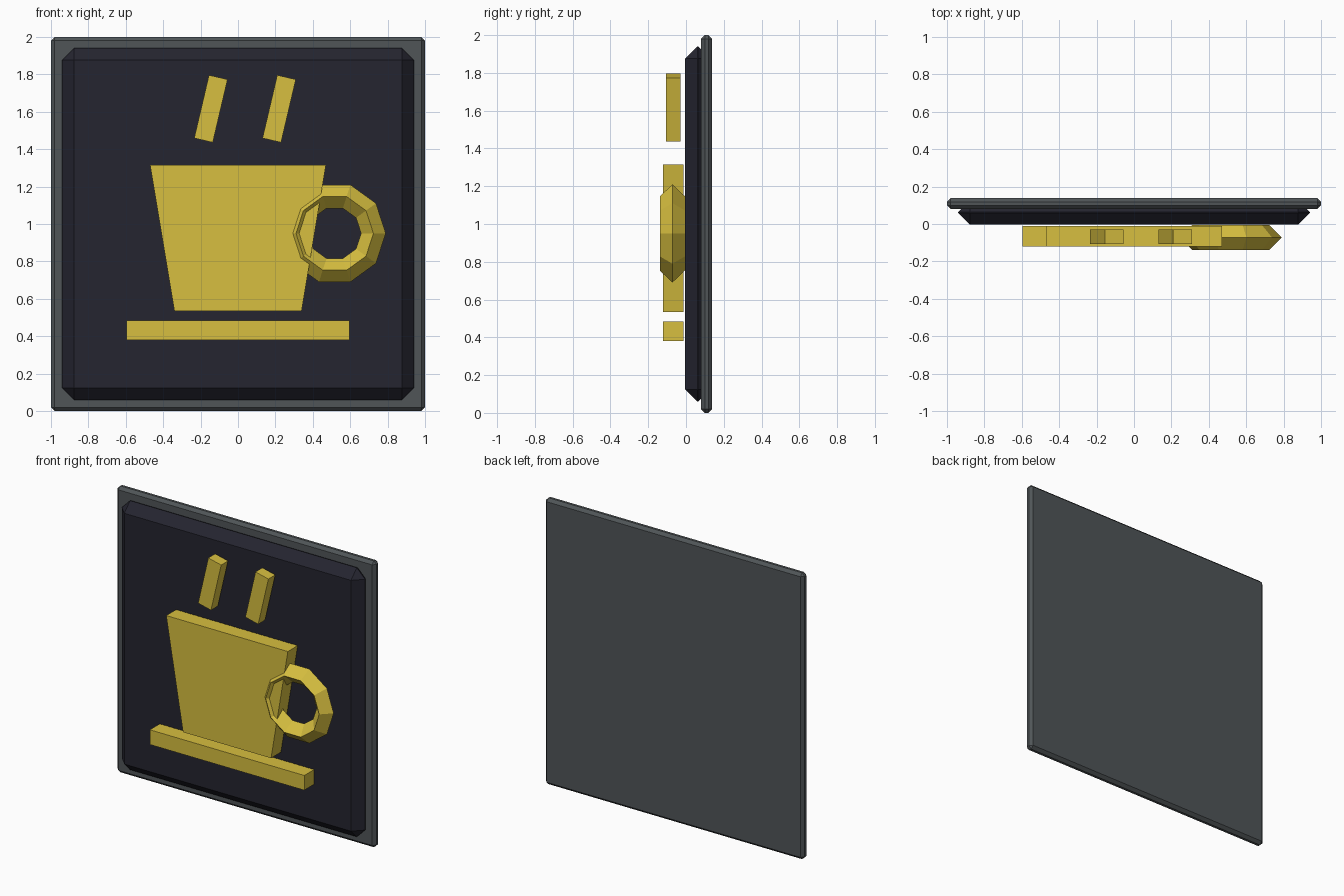
import bpy
import bmesh
from math import cos, sin, tau
from mathutils import Matrix

cube = bpy.data.objects.get("Cube")
if cube:
    bpy.data.objects.remove(cube, do_unlink=True)


def material(name, rgb):
    mat = bpy.data.materials.new(name)
    mat.use_nodes = True
    mat.diffuse_color = (*rgb, 1)
    mat.node_tree.nodes["Principled BSDF"].inputs["Base Color"].default_value = (*rgb, 1)
    return mat


GREY = material("slate grey", (0.08, 0.091, 0.097))
NAVY = material("dark navy", (0.018, 0.018, 0.029))
YELLOW = material("mustard yellow", (0.68, 0.52, 0.05))


def finish(name, bm, mat):
    bmesh.ops.recalc_face_normals(bm, faces=bm.faces)
    mesh = bpy.data.meshes.new(name)
    bm.to_mesh(mesh)
    bm.free()
    mesh.materials.append(mat)
    obj = bpy.data.objects.new(name, mesh)
    bpy.context.collection.objects.link(obj)
    return obj


def slab(name, outline, front, back, mat):
    """Extrude an (x, z) outline from front to back."""
    bm = bmesh.new()
    face = bm.faces.new([bm.verts.new((x, front, z)) for x, z in outline])
    moved = bmesh.ops.extrude_face_region(bm, geom=[face])["geom"]
    verts = [v for v in moved if isinstance(v, bmesh.types.BMVert)]
    bmesh.ops.translate(bm, verts=verts, vec=(0, back - front, 0))
    return finish(name, bm, mat)


def rectangle(half_width, bottom, top):
    return [(-half_width, bottom), (half_width, bottom), (half_width, top), (-half_width, top)]


def chamfer(obj, width):
    mod = obj.modifiers.new("chamfer", "BEVEL")
    mod.width = width
    mod.segments = 1
    mod.limit_method = 'NONE'


# Sign board: backing frame and raised dark panel
chamfer(slab("backing_frame", rectangle(1, 0, 2), 0.08, 0.138, GREY), 0.02)
chamfer(slab("dark_panel", rectangle(0.94, 0.06, 1.94), -0.004, 0.128, NAVY), 0.064)

# Cup and saucer
slab("cup_body", [(-0.34, 0.535), (0.34, 0.535), (0.47, 1.315), (-0.47, 1.315)],
     -0.121, -0.012, YELLOW)
slab("saucer", rectangle(0.597, 0.38, 0.483), -0.121, -0.012, YELLOW)

# Two leaning steam strokes
for side, x in (("right", -0.145), ("left", 0.22)):
    steam = slab("steam_" + side, rectangle(0.051, -0.173, 0.173), -0.106, -0.03, YELLOW)
    steam.data.transform(Matrix.Translation((x, 0, 1.616)) @ Matrix.Rotation(0.23, 4, 'Y'))

# Ten-sided handle ring with a diamond cross-section
bm = bmesh.new()
sides, ring, tube = 10, 0.207, 0.066
loops = []
for i in range(sides):
    a = tau * i / sides
    loop = []
    for j in range(4):
        r = ring + tube * cos(tau * j / 4)
        loop.append(bm.verts.new((0.517 + r * cos(a), -0.072 + tube * sin(tau * j / 4),
                                  0.95 + r * sin(a))))
    loops.append(loop)
for i in range(sides):
    here, after = loops[i], loops[(i + 1) % sides]
    for j in range(4):
        k = (j + 1) % 4
        bm.faces.new((here[j], after[j], after[k], here[k]))
finish("cup_handle", bm, YELLOW)
